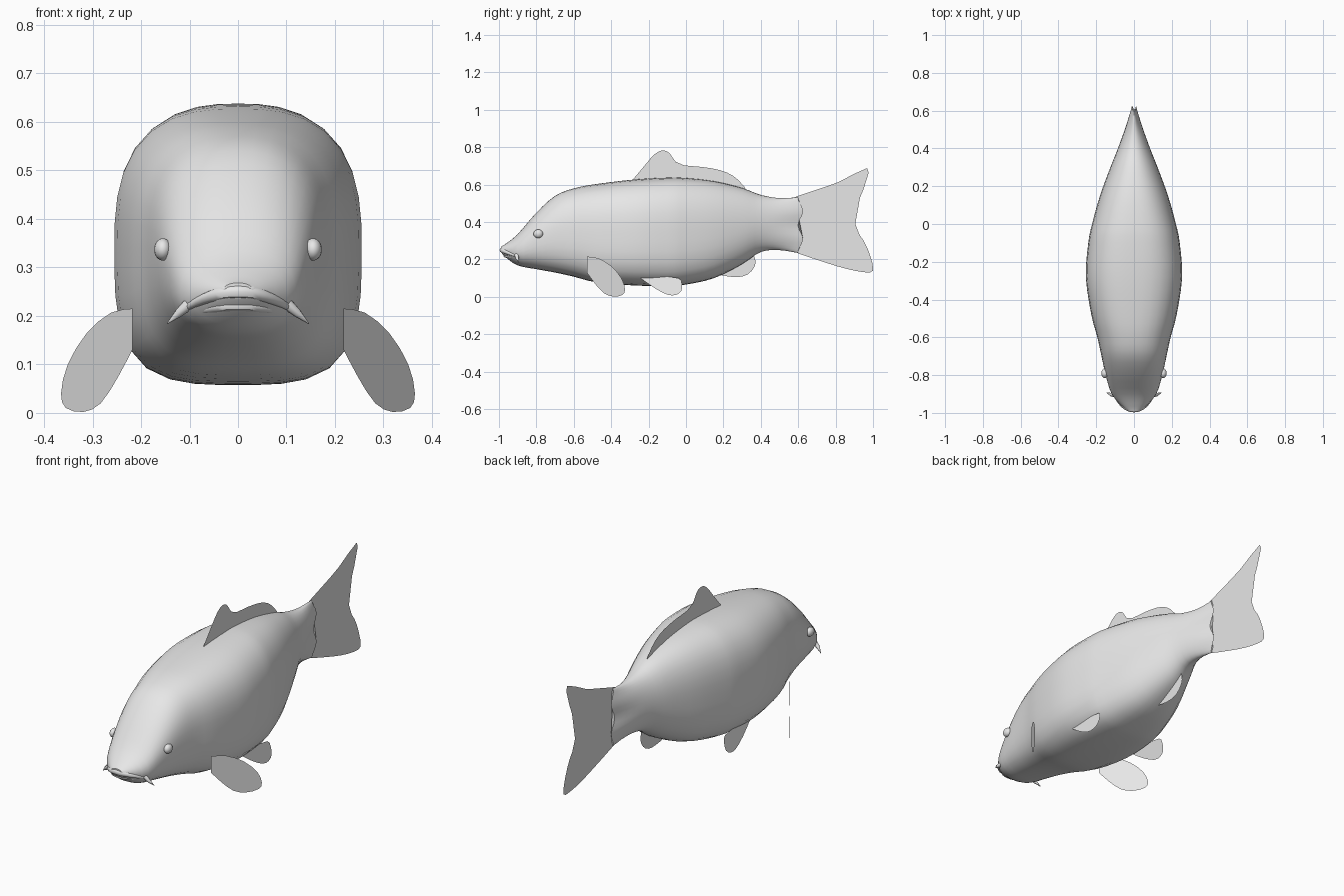
import bpy, bmesh, math
from mathutils import Vector

if "Cube" in bpy.data.objects:
    bpy.data.objects.remove(bpy.data.objects["Cube"])

grey = bpy.data.materials.new("light grey")
grey.diffuse_color = (0.8, 0.8, 0.8, 1)
grey.use_nodes = True
grey.node_tree.nodes["Principled BSDF"].inputs["Base Color"].default_value = grey.diffuse_color


def finish(name, bm, smooth=True):
    bmesh.ops.recalc_face_normals(bm, faces=bm.faces)
    me = bpy.data.meshes.new(name)
    bm.to_mesh(me)
    bm.free()
    me.materials.append(grey)
    for p in me.polygons:
        p.use_smooth = smooth
    ob = bpy.data.objects.new(name, me)
    bpy.context.collection.objects.link(ob)
    if smooth:
        bpy.ops.object.select_all(action='DESELECT')
        bpy.context.view_layer.objects.active = ob
        ob.select_set(True)
        bpy.ops.object.shade_smooth_by_angle(angle=math.radians(45))
    return ob


def catmull(a, b, c, d, t):
    return tuple(0.5 * (2*q + (r-p)*t + (2*p-5*q+4*r-s)*t*t + (3*q-p-3*r+s)*t**3)
                 for p, q, r, s in zip(a, b, c, d))


def smooth_path(pts, steps):
    ext = [pts[0]] + pts + [pts[-1]]
    out = []
    for i in range(len(pts) - 1):
        out += [catmull(*ext[i:i+4], k / steps) for k in range(steps)]
    return out + [pts[-1]]


def loft(bm, rings):
    vs = [[bm.verts.new(p) for p in ring] for ring in rings]
    n = len(vs[0])
    for a, b in zip(vs, vs[1:]):
        for i in range(n):
            bm.faces.new((a[i], a[(i+1) % n], b[(i+1) % n], b[i]))
    bm.faces.new(vs[0])
    bm.faces.new(vs[-1])


# Body: stations of y, top z, bottom z, half width
stations = [
    (-0.99, 0.268, 0.24, 0.03), (-0.965, 0.283, 0.212, 0.062), (-0.90, 0.335, 0.168, 0.118),
    (-0.80, 0.45, 0.148, 0.15), (-0.70, 0.54, 0.13, 0.172), (-0.60, 0.58, 0.108, 0.194),
    (-0.48, 0.603, 0.078, 0.226), (-0.28, 0.627, 0.061, 0.255), (-0.10, 0.637, 0.058, 0.242),
    (0.0, 0.635, 0.066, 0.222), (0.15, 0.618, 0.10, 0.18), (0.30, 0.582, 0.175, 0.125),
    (0.40, 0.545, 0.24, 0.085), (0.50, 0.528, 0.25, 0.05), (0.612, 0.532, 0.235, 0.012)]
rings = []
SEG = 36
for y, top, bot, w in smooth_path(stations, 3):
    mid, half = (top + bot) / 2, (top - bot) / 2
    mass = min(1, max(0, (w - 0.1) / 0.14))     # boxier where the body is widest
    ring = []
    for i in range(SEG):
        a = 2 * math.pi * i / SEG
        c, s = math.cos(a), math.sin(a)
        n = 2.1 + mass * (0.6 if s > 0 else 1.4)
        r = (abs(c)**n + abs(s)**n) ** (-1 / n)
        x, z = w * r * c, mid + half * r * s
        # scalloped rear rim
        k = max(0, (y - 0.45) / 0.162)
        wave = -0.014 * math.cos(4 * math.pi * (z - bot) / (top - bot))
        ring.append((x, y + k * wave, z))
    rings.append(ring)
bm = bmesh.new()
loft(bm, rings)
finish("body", bm)


# Fins: flat outlines in (y, z), x given by a rule
def fin(name, outline, x_rule=lambda y, z: 0.0):
    bm = bmesh.new()
    pts = smooth_path(outline, 2)
    bm.faces.new([bm.verts.new((x_rule(y, z), y, z)) for y, z in pts])
    bmesh.ops.triangulate(bm, faces=bm.faces[:])
    finish(name, bm, smooth=False)


fin("dorsal_fin", [(-0.29, 0.62), (-0.25, 0.665), (-0.19, 0.74), (-0.15, 0.775), (-0.115, 0.782),
                   (-0.085, 0.765), (-0.055, 0.722), (-0.01, 0.703), (0.08, 0.695), (0.18, 0.678),
                   (0.25, 0.648), (0.30, 0.602), (0.31, 0.57), (0.15, 0.60), (-0.1, 0.62)])
fin("tail_fin", [(0.57, 0.528), (0.60, 0.54), (0.70, 0.573), (0.82, 0.616), (0.968, 0.688),
                 (0.963, 0.62), (0.93, 0.53), (0.88, 0.45), (0.83, 0.402), (0.90, 0.36),
                 (0.95, 0.30), (0.985, 0.22), (1.0, 0.14), (0.95, 0.132), (0.85, 0.152),
                 (0.75, 0.182), (0.60, 0.232), (0.57, 0.25)])
fin("anal_fin", [(0.17, 0.12), (0.22, 0.11), (0.28, 0.106), (0.33, 0.12), (0.366, 0.16),
                 (0.37, 0.20), (0.35, 0.235), (0.30, 0.22), (0.22, 0.16)])

for side, label in ((1, "right"), (-1, "left")):
    fin("pectoral_fin_" + label,
        [(-0.53, 0.215), (-0.47, 0.207), (-0.40, 0.165), (-0.345, 0.10), (-0.326, 0.04),
         (-0.34, 0.01), (-0.39, 0.002), (-0.44, 0.02), (-0.49, 0.075), (-0.53, 0.13)],
        lambda y, z: side * (0.218 + (y + 0.53) * 0.72))
    fin("pelvic_fin_" + label,
        [(-0.25, 0.105), (-0.17, 0.048), (-0.10, 0.012), (-0.055, 0.01), (-0.026, 0.03),
         (-0.022, 0.07), (-0.04, 0.10), (-0.13, 0.11)],
        lambda y, z: side * (0.215 - (z - 0.01) * 0.22))

    # Eye: slightly flattened ball
    bm = bmesh.new()
    bmesh.ops.create_uvsphere(bm, u_segments=16, v_segments=10, radius=1)
    for v in bm.verts:
        v.co = Vector((side * 0.155 + v.co.x * 0.018, -0.79 + v.co.y * 0.026, 0.337 + v.co.z * 0.023))
    finish("eye_" + label, bm)


# Tapered tubes for lips and barbels
def tube(name, path, radii, sides=8):
    path = [Vector(p) for p in path]
    rings = []
    for i, p in enumerate(path):
        d = (path[min(i+1, len(path)-1)] - path[max(i-1, 0)]).normalized()
        u = d.cross(Vector((0, 0, 1))).normalized()
        v = d.cross(u)
        rings.append([p + radii[i] * (u * math.cos(2*math.pi*k/sides) + v * math.sin(2*math.pi*k/sides))
                      for k in range(sides)])
    bm = bmesh.new()
    loft(bm, rings)
    finish(name, bm)


def lip(name, z_mid, z_end, y_mid, width, r):
    ts = [i / 8 - 1 for i in range(17)]
    tube(name, [(width * t, y_mid + 0.085 * abs(t) ** 2.2, z_mid + (z_end - z_mid) * t * t) for t in ts],
         [r * (1 - 0.6 * t * t) for t in ts])


lip("upper_lip", 0.25, 0.215, -0.982, 0.108, 0.015)
lip("lower_lip", 0.222, 0.202, -0.965, 0.10, 0.012)
for side, label in ((1, "right"), (-1, "left")):
    tube("barbel_" + label, [(side * 0.102, -0.905, 0.224), (side * 0.122, -0.903, 0.206),
                             (side * 0.146, -0.892, 0.184)], [0.012, 0.009, 0.001])
